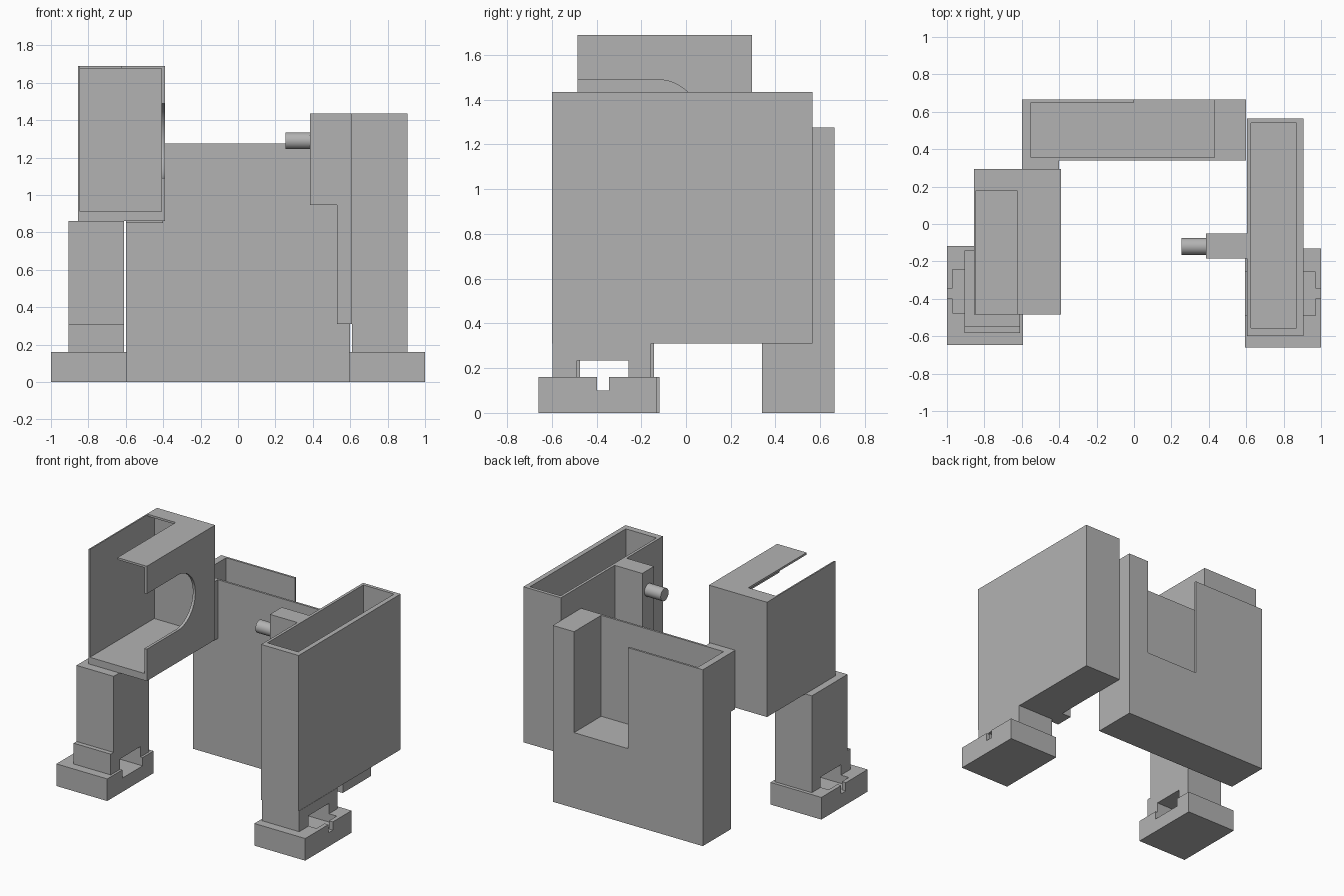
import bpy
import bmesh
import math
from mathutils import Matrix, Vector

if "Cube" in bpy.data.objects:
    bpy.data.objects.remove(bpy.data.objects["Cube"], do_unlink=True)

grey = bpy.data.materials.new("plain_grey")
grey.use_nodes = True
grey.diffuse_color = (0.45, 0.45, 0.45, 1)
grey.node_tree.nodes["Principled BSDF"].inputs["Base Color"].default_value = grey.diffuse_color


def finish(name, bm):
    mesh = bpy.data.meshes.new(name)
    bm.to_mesh(mesh)
    bm.free()
    mesh.materials.append(grey)
    obj = bpy.data.objects.new(name, mesh)
    bpy.context.collection.objects.link(obj)
    return obj


def box(name, x, y, z):
    """Box from (min, max) ranges along each axis."""
    bm = bmesh.new()
    bmesh.ops.create_cube(bm, size=1)
    for v in bm.verts:
        v.co = Vector([r[0] if c < 0 else r[1] for c, r in zip(v.co, (x, y, z))])
    return finish(name, bm)


def rod(name, x, y, z, radius, sides=48):
    """Cylinder along the x axis."""
    bm = bmesh.new()
    turn = Matrix.Translation(((x[0] + x[1]) / 2, y, z)) @ Matrix.Rotation(math.pi / 2, 4, "Y")
    bmesh.ops.create_cone(bm, cap_ends=True, segments=sides, radius1=radius,
                          radius2=radius, depth=x[1] - x[0], matrix=turn)
    return finish(name, bm)


def cut(obj, *cutters):
    """Subtract the cutters, bake the result and remove them."""
    for c in cutters:
        c.hide_render = True
        mod = obj.modifiers.new("cut", "BOOLEAN")
        mod.operation = "DIFFERENCE"
        mod.solver = "EXACT"
        mod.object = c
    bpy.context.view_layer.update()
    deps = bpy.context.evaluated_depsgraph_get()
    mesh = bpy.data.meshes.new_from_object(obj.evaluated_get(deps))
    obj.modifiers.clear()
    obj.data = mesh
    for c in cutters:
        bpy.data.objects.remove(c, do_unlink=True)


# Open-fronted box with a slotted top and a round-ended side slot
housing = box("side_housing", (-.855, -.39), (-.485, .295), (.86, 1.69))
cut(housing,
    box("hollow", (-.845, -.41), (-.6, .25), (.91, 1.675)),
    box("top_slot", (-.845, -.625), (-.6, .18), (1.6, 1.8)),
    box("side_slot", (-.5, -.3), (-.6, -.13), (1.09, 1.49)),
    rod("slot_end", (-.5, -.3), -.13, 1.29, .2))

# Back case with a pocket and a notch through its rear wall
case = box("back_case", (-.6, .6), (.34, .665), (0, 1.275))
cut(case,
    box("pocket", (-.55, .43), (.355, .65), (.545, 1.4)),
    box("notch", (0, .43), (.5, .8), (.545, 1.4)))
box("housing_bracket", (-.6, -.4), (.295, .34), (.85, 1.275))

# Tall open-topped case on the other side
tray = box("side_tray", (.605, .905), (-.6, .565), (.31, 1.435))
cut(tray, box("tray_hollow", (.625, .87), (-.555, .54), (.36, 1.6)))

# Arm on the inner wall of the tray, with its pin
box("arm_block", (.385, .605), (-.185, -.05), (.945, 1.435))
box("arm_post", (.53, .605), (-.185, -.05), (.31, .945))
pin = rod("arm_pin", (.255, .385), -.12, 1.29, .045)

# Legs and feet, each with a passage open on the inner side and a small outer groove
for side, label, shift in ((-1, "right", 0), (1, "left", -.013)):
    def span(a, b):
        return tuple(sorted((side * a, side * b)))

    def depth(a, b):
        return (a + shift, b + shift)

    def passage():
        return box("passage", span(.5, .97), depth(-.475, -.243), (.1, .235))

    foot = box(label + "_foot", span(.593, 1), depth(-.647, -.118), (0, .16))
    cut(foot, passage(), box("groove", span(.9, 1.1), (-.397, -.345), (.1, .3)))
    ankle = box(label + "_ankle", span(.61, .907), depth(-.583, -.143), (.16, .31))
    cut(ankle, passage())
box("right_leg", (-.907, -.61), (-.55, -.143), (.31, .86))

# Smooth the round surfaces, keeping the edges sharp
bpy.ops.object.select_all(action="DESELECT")
for obj in (housing, pin):
    obj.select_set(True)
bpy.context.view_layer.objects.active = pin
bpy.ops.object.shade_smooth_by_angle(angle=math.radians(30))
